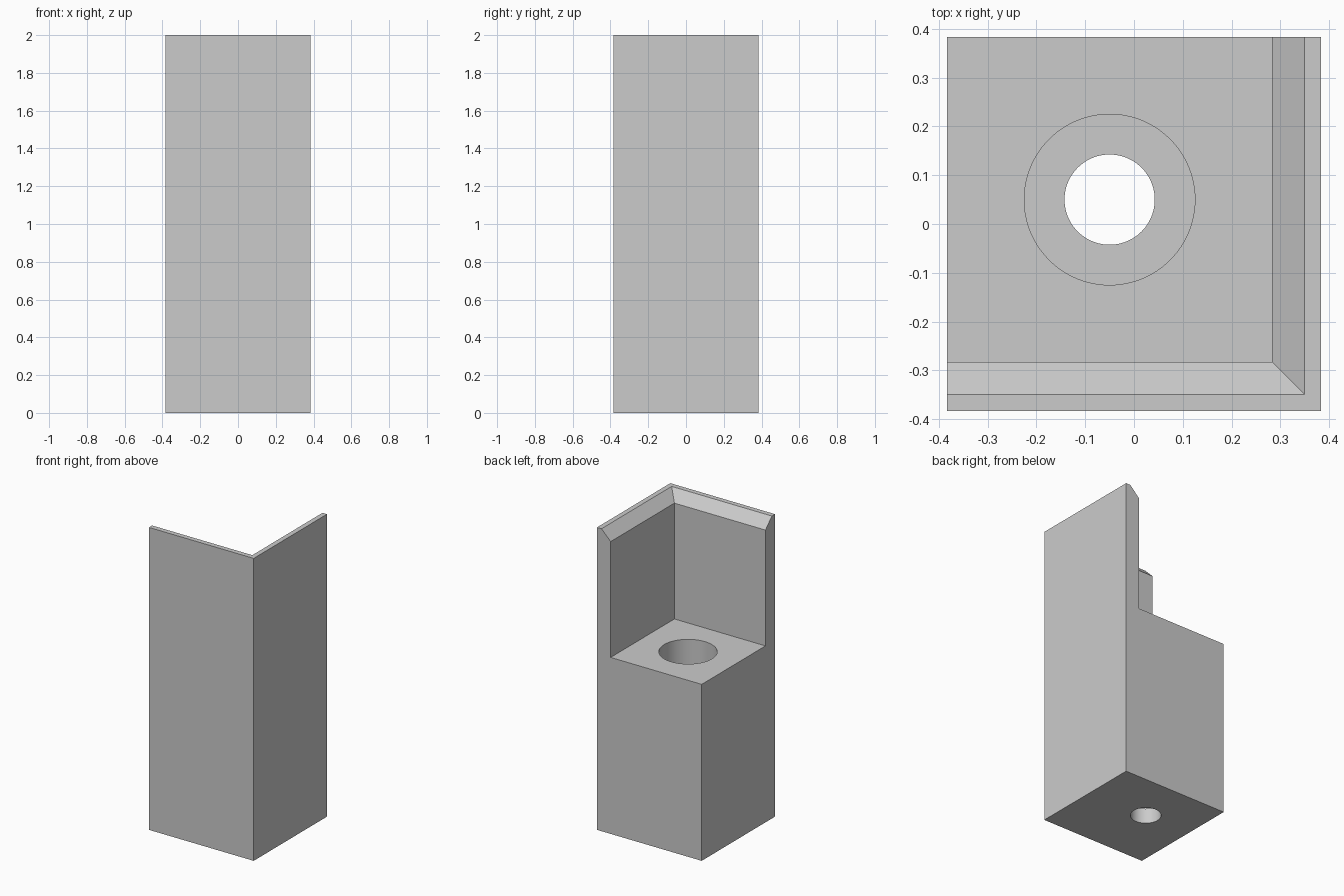
import bpy
import bmesh
import math

if "Cube" in bpy.data.objects:
    bpy.data.objects.remove(bpy.data.objects["Cube"], do_unlink=True)

HALF = 0.383            # half width of the square post
WALL = 0.1              # wall thickness
LEDGE = 1.167           # height of the seat
CHAMFER = 0.067         # bevel along the inner top edges
HEIGHT = 2.0
INNER = HALF - WALL
HOLE_X, HOLE_Y = -0.05, 0.05

grey = bpy.data.materials.new("light_grey")
grey.use_nodes = True
colour = (0.6, 0.6, 0.6, 1)
grey.diffuse_color = colour
grey.node_tree.nodes["Principled BSDF"].inputs["Base Color"].default_value = colour


def stack(name, levels):
    """Solid lofted through rectangles given as (z, x0, x1, y0, y1)."""
    bm = bmesh.new()
    rings = [[bm.verts.new(p) for p in ((a, c, z), (b, c, z), (b, d, z), (a, d, z))]
             for z, a, b, c, d in levels]
    bm.faces.new(rings[0][::-1])
    bm.faces.new(rings[-1])
    for low, high in zip(rings, rings[1:]):
        for i in range(4):
            j = (i + 1) % 4
            bm.faces.new((low[i], low[j], high[j], high[i]))
    mesh = bpy.data.meshes.new(name)
    bm.to_mesh(mesh)
    bm.free()
    obj = bpy.data.objects.new(name, mesh)
    bpy.context.collection.objects.link(obj)
    mesh.materials.append(grey)
    return obj


def bore(name, radius, bottom, top):
    bpy.ops.mesh.primitive_cylinder_add(
        vertices=96, radius=radius, depth=top - bottom,
        location=(HOLE_X, HOLE_Y, (bottom + top) / 2))
    obj = bpy.context.object
    obj.name = name
    obj.data.materials.append(grey)
    return obj


def cut(target, cutter):
    cutter.hide_render = True
    mod = target.modifiers.new("cut", "BOOLEAN")
    mod.operation = "DIFFERENCE"
    mod.solver = "EXACT"
    mod.object = cutter
    bpy.ops.object.select_all(action="DESELECT")
    bpy.context.view_layer.objects.active = target
    target.select_set(True)
    bpy.ops.object.modifier_apply(modifier=mod.name)
    bpy.data.objects.remove(cutter, do_unlink=True)


# Square post
post = stack("corner_post", [(z, -HALF, HALF, -HALF, HALF) for z in (0, HEIGHT)])

# Open corner pocket, flared at the top to leave the chamfer on both walls
pocket = [(LEDGE, INNER), (HEIGHT - CHAMFER, INNER), (HEIGHT + 0.02, INNER + CHAMFER + 0.02)]
cut(post, stack("pocket_cutter", [(z, -1, r, -r, 1) for z, r in pocket]))

# Deep counterbore and the narrower hole through the base
cut(post, bore("counterbore_cutter", 0.175, 0.1, LEDGE + 0.2))
cut(post, bore("hole_cutter", 0.0925, -0.2, 0.3))

# Smooth bores, crisp edges
bpy.ops.object.select_all(action="DESELECT")
post.select_set(True)
bpy.context.view_layer.objects.active = post
bpy.ops.object.shade_smooth_by_angle(angle=math.radians(30))
